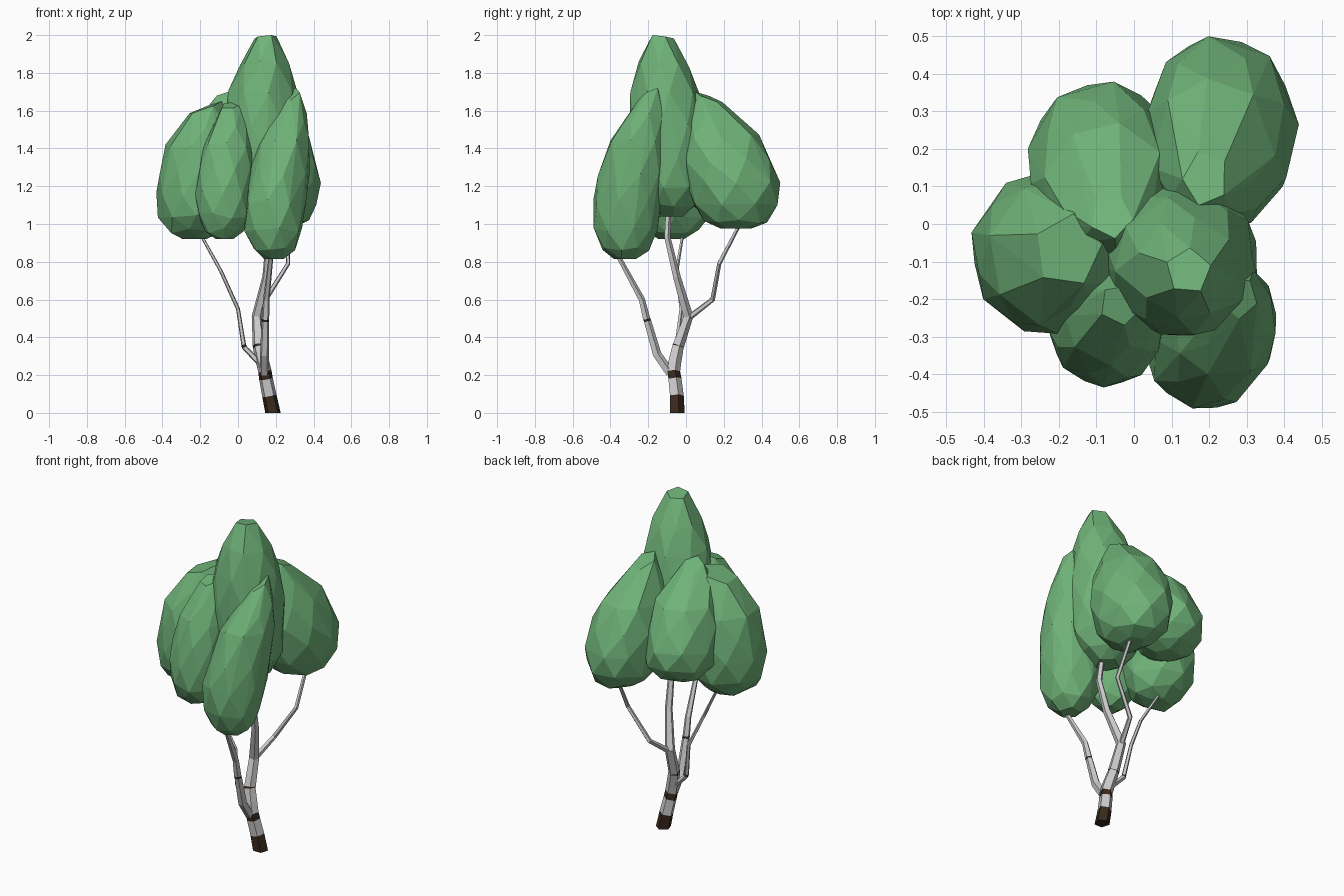
import bpy, bmesh, math, random
from mathutils import Vector

if "Cube" in bpy.data.objects:
    bpy.data.objects.remove(bpy.data.objects["Cube"])

random.seed(7)


def material(name, rgb):
    m = bpy.data.materials.new(name)
    m.diffuse_color = (*rgb, 1)
    m.use_nodes = True
    m.node_tree.nodes["Principled BSDF"].inputs["Base Color"].default_value = m.diffuse_color
    return m


LEAF = material("leaf_green", (0.16, 0.45, 0.19))
BARK = material("pale_bark", (0.66, 0.66, 0.66))
DARK = material("dark_bark", (0.04, 0.022, 0.012))


def finish(name, bm, mats):
    bmesh.ops.recalc_face_normals(bm, faces=bm.faces)
    me = bpy.data.meshes.new(name)
    bm.to_mesh(me)
    bm.free()
    for m in mats:
        me.materials.append(m)
    bpy.context.collection.objects.link(bpy.data.objects.new(name, me))


def clump(name, centre, radii, z0, z1, tip, tip_r, full=0.0, tilt=0.06):
    """Faceted teardrop: rings leaning towards the tip, wrapped in a hull.
    full fattens the shoulders, tilt slopes the top away from the lean."""
    bm = bmesh.new()
    profile = [(0, .33), (.06, .68), (.17, .93), (.33, 1.0), (.5, .96 + .03 * full),
               (.68, .81 + .11 * full), (.85, .56 + .16 * full), (1, tip_r)]
    heading = math.atan2(tip[1] - centre[1], tip[0] - centre[0])
    for i, (t, r) in enumerate(profile):
        sides = 5 if i in (0, 7) else 8
        lean = max(0, (t - .28) / .72)
        cx = centre[0] + (tip[0] - centre[0]) * lean
        cy = centre[1] + (tip[1] - centre[1]) * lean
        for k in range(sides):
            a = heading + math.tau * (k + i * .5 + random.uniform(-.12, .12)) / sides
            if i == 7:
                a = heading + math.tau * k / sides
            s = r * random.uniform(1.0, 1.05)
            z = z0 + (z1 - z0) * t
            if 0 < i < 7:
                z += random.uniform(-.015, .015)
            if i >= 6:
                z -= tilt * (1 - math.cos(a - heading)) / 2
            bm.verts.new((cx + radii[0] * s * math.cos(a),
                          cy + radii[1] * s * math.sin(a), z))
    bmesh.ops.convex_hull(bm, input=bm.verts)
    inner = [v for v in bm.verts if not v.link_faces]
    bmesh.ops.delete(bm, geom=inner, context='VERTS')
    finish(name, bm, [LEAF])


def limb(name, points, sides=5):
    """Tapered tube; each point is x, y, z, radius, dark flag of next segment."""
    bm = bmesh.new()
    P = [Vector(p[:3]) for p in points]
    rings = []
    for i, p in enumerate(points):
        d = P[min(i + 1, len(P) - 1)] - P[max(i - 1, 0)]
        if p[2] == 0:
            d = Vector((0, 0, 1))
        q = Vector((0, 0, 1)).rotation_difference(d.normalized())
        ring = []
        for k in range(sides):
            a = math.tau * k / sides + .3
            ring.append(bm.verts.new(
                P[i] + q @ Vector((p[3] * math.cos(a), p[3] * math.sin(a), 0))))
        rings.append(ring)
    for i in range(len(rings) - 1):
        for k in range(sides):
            j = (k + 1) % sides
            f = bm.faces.new((rings[i][k], rings[i][j],
                              rings[i + 1][j], rings[i + 1][k]))
            f.material_index = points[i][4]
    bm.faces.new(rings[0][::-1]).material_index = points[0][4]
    bm.faces.new(rings[-1])
    finish(name, bm, [BARK, DARK])


# Trunk running up into the tall middle clump
limb("trunk", [
    (.185, -.05, 0, .043, 1), (.166, -.052, .09, .040, 0),
    (.148, -.062, .18, .038, 1), (.142, -.068, .22, .037, 0),
    (.130, -.062, .27, .037, 0), (.110, -.045, .35, .033, 1),
    (.109, -.042, .358, .033, 0), (.10, .010, .51, .029, 0),
    (.15, -.05, .72, .022, 0), (.165, -.10, .93, .018, 0),
    (.14, -.09, 1.15, .015, 0)])

# Side branches
limb("front_branch", [
    (.14, -.085, .21, .026, 0), (.14, -.155, .31, .025, 0),
    (.145, -.205, .485, .021, 1), (.145, -.21, .497, .021, 0),
    (.15, -.235, .6, .018, 0), (.175, -.36, .83, .013, 0),
    (.18, -.37, .95, .010, 0)])
limb("left_branch", [
    (.13, -.06, .25, .018, 0), (.04, -.05, .34, .014, 0),
    (.034, -.05, .347, .014, 1), (.03, -.05, .36, .013, 0),
    (0, -.025, .55, .011, 0), (-.09, -.05, .75, .010, 0),
    (-.19, -.02, .93, .008, 0), (-.22, -.03, 1.03, .007, 0)])
limb("back_branch", [
    (.10, .01, .50, .017, 0), (.145, .14, .60, .014, 0),
    (.265, .175, .79, .012, 0), (.26, .28, .99, .010, 0),
    (.25, .29, 1.08, .008, 0)])

# Leaf clumps
clump("back_right_leaves", (.235, .262), (.20, .245), .975, 1.70, (.19, .12), .30)
clump("back_left_leaves", (-.085, .175), (.20, .21), 1.06, 1.70, (-.06, .02), .28, .2)
clump("left_leaves", (-.235, -.08), (.20, .215), .92, 1.65, (-.175, -.07), .45, .8, .07)
clump("front_left_leaves", (-.075, -.295), (.148, .143), .92, 1.65, (-.035, -.215), .38, .6, .04)
clump("front_right_leaves", (.19, -.32), (.163, .183), .815, 1.72, (.28, -.195), .30, .4, .07)
clump("middle_leaves", (.12, -.085), (.205, .21), 1.04, 2.0, (.145, -.125), .29, .5, .02)
